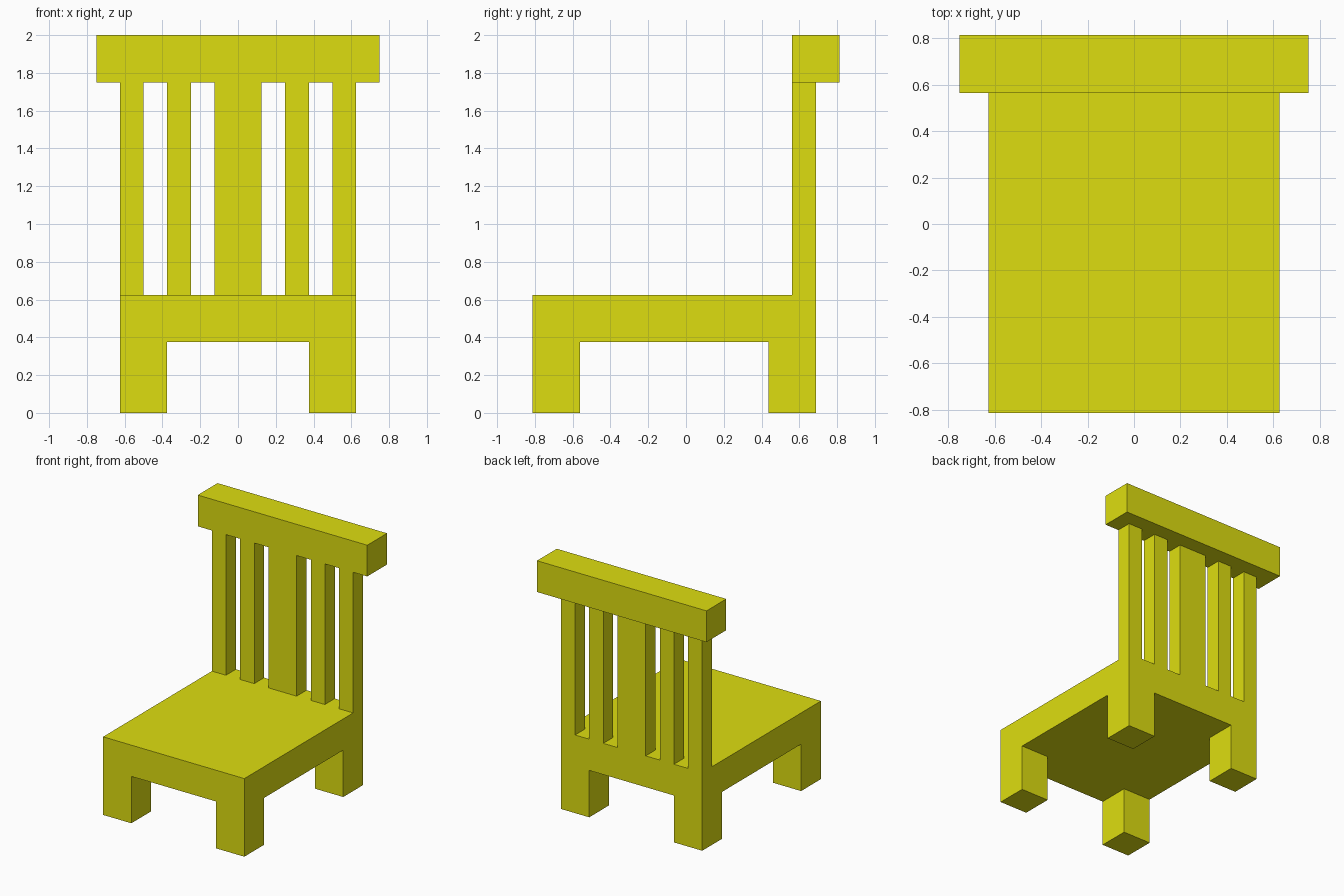
import bpy

if "Cube" in bpy.data.objects:
    bpy.data.objects.remove(bpy.data.objects["Cube"])

paint = bpy.data.materials.new("yellow_paint")
paint.diffuse_color = (0.73, 0.73, 0.005, 1)
paint.use_nodes = True
paint.node_tree.nodes["Principled BSDF"].inputs["Base Color"].default_value = paint.diffuse_color


def box(name, x, y, z):
    """Axis-aligned box from (min, max) ranges."""
    spans = (x, y, z)
    bpy.ops.mesh.primitive_cube_add(size=1, location=[(a + b) / 2 for a, b in spans])
    ob = bpy.context.object
    ob.name = name
    ob.scale = [b - a for a, b in spans]
    bpy.ops.object.transform_apply(location=False, rotation=False, scale=True)
    ob.data.materials.append(paint)
    return ob


FRONT, BACK = -0.8125, 0.6875
SEAT_BOTTOM, SEAT_TOP, RAIL_BOTTOM = 0.375, 0.625, 1.75
BACKREST = (0.5625, BACK)

# Seat slab
box("seat", (-0.625, 0.625), (FRONT, BACK), (SEAT_BOTTOM, SEAT_TOP))

# Four square legs, flush with the seat corners
for side, x in (("left", (-0.625, -0.375)), ("right", (0.375, 0.625))):
    box(f"front_leg_{side}", x, (FRONT, FRONT + 0.25), (0, SEAT_BOTTOM))
    box(f"back_leg_{side}", x, (BACK - 0.25, BACK), (0, SEAT_BOTTOM))

# Backrest: wide centre slat, then thin slats and posts on both sides
box("centre_slat", (-0.125, 0.125), BACKREST, (SEAT_TOP, RAIL_BOTTOM))
for name, inner in (("slat", 0.25), ("back_post", 0.5)):
    outer = inner + 0.125
    box(f"{name}_left", (-outer, -inner), BACKREST, (SEAT_TOP, RAIL_BOTTOM))
    box(f"{name}_right", (inner, outer), BACKREST, (SEAT_TOP, RAIL_BOTTOM))

# Top rail, overhanging the sides and the rear
box("top_rail", (-0.75, 0.75), (0.5625, 0.8125), (RAIL_BOTTOM, 2))
